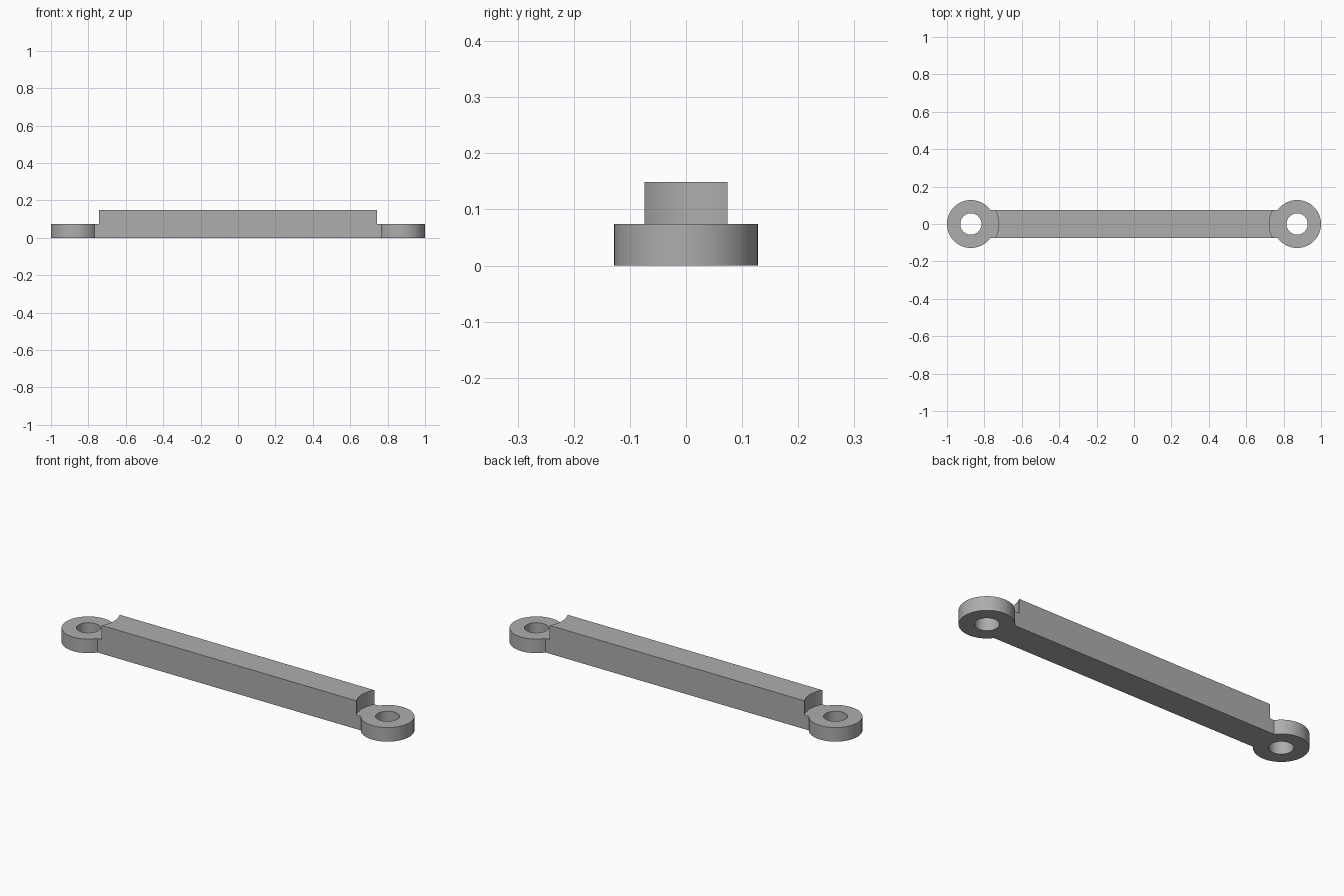
import bpy, bmesh, math

if "Cube" in bpy.data.objects:
    bpy.data.objects.remove(bpy.data.objects["Cube"], do_unlink=True)

EYE_X, EYE_R, BORE_R = 0.872, 0.128, 0.057
RELIEF_R, HALF_W = 0.149, 0.074
EYE_H, BAR_H = 0.074, 0.149

grey = bpy.data.materials.new("grey metal")
grey.use_nodes = True
colour = (0.42, 0.42, 0.42, 1)
grey.diffuse_color = colour
grey.node_tree.nodes["Principled BSDF"].inputs["Base Color"].default_value = colour


def prism(name, outline, low, high):
    """Extrude a closed outline between two heights."""
    bm = bmesh.new()
    base = bm.faces.new([bm.verts.new((x, y, low)) for x, y in outline])
    top = bmesh.ops.extrude_face_region(bm, geom=[base])["geom"]
    verts = [v for v in top if isinstance(v, bmesh.types.BMVert)]
    bmesh.ops.translate(bm, vec=(0, 0, high - low), verts=verts)
    bmesh.ops.recalc_face_normals(bm, faces=bm.faces)
    mesh = bpy.data.meshes.new(name)
    bm.to_mesh(mesh)
    bm.free()
    mesh.materials.append(grey)
    obj = bpy.data.objects.new(name, mesh)
    bpy.context.collection.objects.link(obj)
    return obj


def arc(cx, radius, start, end, steps):
    return [(cx + radius * math.cos(a), radius * math.sin(a))
            for a in (start + (end - start) * i / steps for i in range(steps + 1))]


# Link outline: straight bar flowing into a round eye at each end
sweep = math.pi - math.asin(HALF_W / EYE_R)
right_eye = arc(EYE_X, EYE_R, -sweep, sweep, 64)
left_eye = [(-x, -y) for x, y in right_eye]
link = prism("connecting_link", right_eye + left_eye, 0, BAR_H)

# Step each eye down to half height and bore it through
for side in (-1, 1):
    cuts = (("eye_relief_cutter", RELIEF_R, EYE_H), ("eye_bore_cutter", BORE_R, -0.1))
    for name, radius, low in cuts:
        circle = arc(side * EYE_X, radius, 0, math.tau, 96)[:-1]
        cutter = prism(name, circle, low, BAR_H + 0.1)
        cutter.hide_render = True
        cut = link.modifiers.new(name, "BOOLEAN")
        cut.operation, cut.solver, cut.object = "DIFFERENCE", "EXACT", cutter
        bpy.context.view_layer.objects.active = link
        bpy.ops.object.modifier_apply(modifier=cut.name)
        bpy.data.objects.remove(cutter, do_unlink=True)

# Smooth the curved walls, keep the edges crisp
bpy.ops.object.select_all(action="DESELECT")
link.select_set(True)
bpy.context.view_layer.objects.active = link
bpy.ops.object.shade_smooth_by_angle(angle=math.radians(30))
